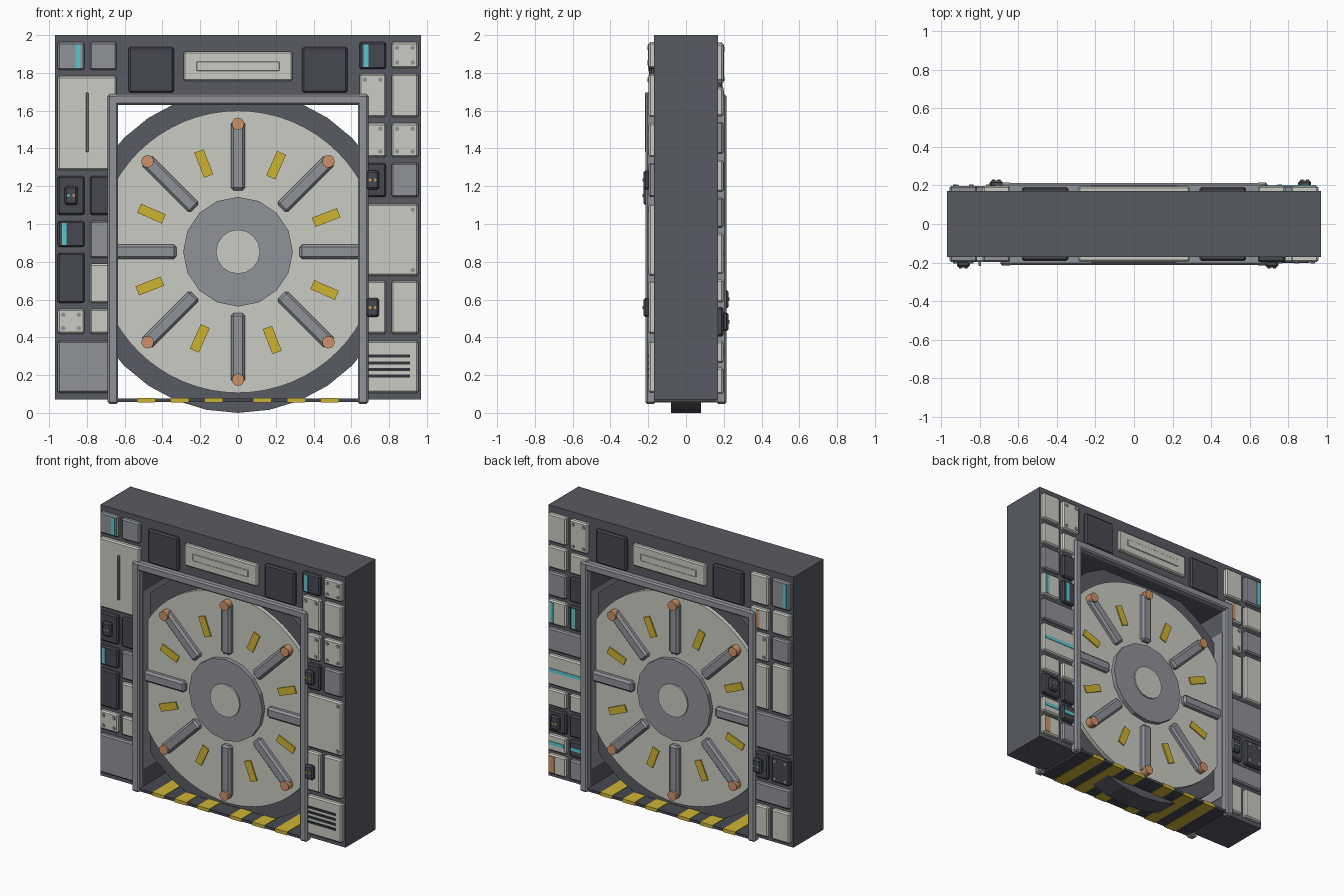
import bpy, bmesh, math
from mathutils import Matrix, Vector

if "Cube" in bpy.data.objects:
    bpy.data.objects.remove(bpy.data.objects["Cube"])


def mat(name, r, g, b):
    m = bpy.data.materials.new(name)
    lin = [((c / 255 + 0.055) / 1.055) ** 2.4 for c in (r, g, b)]
    m.diffuse_color = (*lin, 1)
    m.use_nodes = True
    m.node_tree.nodes["Principled BSDF"].inputs["Base Color"].default_value = m.diffuse_color
    return m


BODY = mat("slate body", 88, 91, 99)
LIGHT = mat("pale panel", 203, 203, 196)
MID = mat("mid grey", 143, 146, 153)
DARK = mat("dark panel", 70, 73, 81)
BLACK = mat("near black", 48, 50, 55)
YELLOW = mat("warning yellow", 206, 180, 52)
COPPER = mat("copper", 205, 146, 104)
CYAN = mat("cyan glow", 92, 198, 208)


def finish(name, bm, m):
    bmesh.ops.recalc_face_normals(bm, faces=bm.faces)
    me = bpy.data.meshes.new(name)
    bm.to_mesh(me)
    bm.free()
    me.materials.append(m)
    ob = bpy.data.objects.new(name, me)
    bpy.context.collection.objects.link(ob)
    return ob


def box(name, m, x0, x1, y0, y1, z0, z1, bevel=0.0, xf=None):
    bm = bmesh.new()
    bmesh.ops.create_cube(bm, size=1)
    for v in bm.verts:
        v.co = Vector(((x0 + x1) / 2 + v.co.x * (x1 - x0),
                       (y0 + y1) / 2 + v.co.y * (y1 - y0),
                       (z0 + z1) / 2 + v.co.z * (z1 - z0)))
    if bevel:
        bmesh.ops.bevel(bm, geom=bm.edges[:], offset=bevel, segments=1, affect='EDGES')
    if xf:
        bm.transform(xf)
    return finish(name, bm, m)


def disc(name, m, x, z, r, y0, y1, n, phase=0.0):
    """Cylinder along y."""
    bm = bmesh.new()
    bmesh.ops.create_cone(bm, cap_ends=True, segments=n, radius1=r, radius2=r, depth=abs(y1 - y0))
    bm.transform(Matrix.Translation((x, (y0 + y1) / 2, z)) @ Matrix.Rotation(math.pi / 2, 4, 'X')
                 @ Matrix.Rotation(phase, 4, 'Z'))
    return finish(name, bm, m)


def slab(name, m, s, x0, x1, d0, d1, z0, z1, bevel=0.0):
    """Box on side s (-1 front, 1 back) between depths d0 and d1."""
    y0, y1 = sorted((s * d0, s * d1))
    return box(name, m, x0, x1, y0, y1, z0, z1, bevel)


# ---- door housing: arch profile extruded through its depth
W, OP, TOP = 0.968, 0.637, 1.635
outline = [(-W, 0.07), (-OP, 0.07), (-OP, TOP), (OP, TOP), (OP, 0.07), (W, 0.07), (W, 2), (-W, 2)]
bm = bmesh.new()
face = bm.faces.new([bm.verts.new((x, -0.17, z)) for x, z in outline])
ext = bmesh.ops.extrude_face_region(bm, geom=[face])
bmesh.ops.translate(bm, vec=(0, 0.34, 0), verts=[v for v in ext["geom"] if isinstance(v, bmesh.types.BMVert)])
finish("housing", bm, BODY)

# ---- opening trim and wall lining
for s in (-1, 1):
    for k in (-1, 1):
        a, b = sorted((k * 0.634, k * 0.691))
        slab("trim_post", MID, s, a, b, 0.16, 0.215, 0.048, 1.685, 0.01)
    slab("trim_header", MID, s, -0.69, 0.69, 0.16, 0.213, 1.63, 1.688, 0.01)
for k in (-1, 1):
    a, b = sorted((k * 0.634, k * 0.64))
    box("wall_lining", MID, a, b, -0.165, 0.165, 0.2, 1.47)

# ---- striped sill
box("sill", DARK, -0.636, 0.636, -0.205, 0.205, 0.058, 0.076)
for k in (-1, 1):
    for c in (0.128, 0.308, 0.485):
        box("sill_stripe", YELLOW, k * c - 0.046, k * c + 0.046, -0.208, 0.208, 0.055, 0.079)

# ---- round door
CZ = 0.853
disc("door_rim", BODY, 0, CZ, 0.853, -0.08, 0.08, 32)
disc("door_plate", LIGHT, 0, CZ, 0.747, -0.11, 0.11, 64)
disc("door_hub", MID, 0, CZ, 0.29, -0.14, 0.14, 16)
disc("door_hub_cap", LIGHT, 0, CZ, 0.117, -0.15, 0.15, 16)
for i in range(8):
    xf = Matrix.Translation((0, 0, CZ)) @ Matrix.Rotation(-i * math.pi / 4, 4, 'Y')
    box("door_spoke", MID, 0.325, 0.69, -0.145, 0.145, -0.038, 0.038, 0.014, xf)
    if i % 4:
        tip = xf @ Vector((0.677, 0, 0))
        disc("spoke_pin", COPPER, tip.x, tip.z, 0.033, -0.16, 0.16, 14)
    xf = Matrix.Translation((0, 0, CZ)) @ Matrix.Rotation(-math.radians(i * 45 + 21.2), 4, 'Y')
    box("door_mark", YELLOW, 0.43, 0.572, -0.119, 0.119, -0.026, 0.026, 0, xf)

# ---- lintel panels, same on both sides
for s in (-1, 1):
    for k in (-1, 1):
        slab("lintel_panel", DARK, s, k * 0.46 - 0.12, k * 0.46 + 0.12, 0.16, 0.192, 1.695, 1.937, 0.01)
    slab("lintel_plate", LIGHT, s, -0.288, 0.288, 0.16, 0.195, 1.757, 1.912, 0.008)
    slab("lintel_plate_inset", LIGHT, s, -0.22, 0.22, 0.19, 0.2, 1.81, 1.86, 0.003)


# ---- wall panels; columns are outer (O), inner (I) or full width (F)
COLS = {"O": (0.812, 0.955), "I": (0.642, 0.784), "F": (0.642, 0.955)}


def panel(s, k, col, m, z0, z1, extra=""):
    x0, x1 = sorted(k * v for v in COLS[col])
    cx, cz = (x0 + x1) / 2, (z0 + z1) / 2
    slab("wall_panel", m, s, x0, x1, 0.16, 0.198, z0, z1, 0.009)
    if "bolt" in extra:
        for x in (x0 + 0.03, x1 - 0.03):
            for z in (z0 + 0.03, z1 - 0.03):
                if ("top" in extra and z < cz) or ("side" in extra and abs(x) < abs(cx)):
                    continue
                disc("panel_bolt", MID, x, z, 0.012, s * 0.19, s * 0.204, 8)
    if "box" in extra:
        slab("control_box", DARK, s, cx - 0.034, cx + 0.034, 0.19, 0.225, cz - 0.05, cz + 0.05, 0.01)
        disc("control_light", CYAN if k < 0 else YELLOW, cx - 0.014, cz, 0.008, s * 0.22, s * 0.23, 8)
        disc("control_light", COPPER, cx + 0.014, cz, 0.008, s * 0.22, s * 0.23, 8)
    if "glow" in extra:
        x = x0 + 0.035 if "left" in extra else x1 - 0.035
        slab("glow_strip", CYAN, s, x - 0.013, x + 0.013, 0.19, 0.202, z0 + 0.012, z1 - 0.012)
    if "bar" in extra:
        slab("glow_bar", CYAN, s, x0 + 0.012, x1 - 0.012, 0.19, 0.202, cz - 0.012, cz + 0.012)
    if "handle" in extra:
        slab("panel_handle", MID, s, cx - 0.007, cx + 0.007, 0.19, 0.217, 1.38, 1.695, 0.003)
    if "vent" in extra:
        for i in range(4):
            z = 0.195 + i * 0.035
            slab("vent_slot", BLACK, s, x0 + 0.045, x1 - 0.045, 0.19, 0.203, z - 0.008, z + 0.008)


layouts = {
    (-1, -1): [  # front, left wall
        ("O", MID, 1.815, 1.963, "glow"), ("I", MID, 1.815, 1.963),
        ("F", LIGHT, 1.286, 1.783, "handle"),
        ("O", DARK, 1.048, 1.254, "box"), ("I", DARK, 1.048, 1.254),
        ("O", DARK, 0.878, 1.016, "glow left"), ("I", MID, 0.82, 1.016),
        ("O", DARK, 0.582, 0.847), ("I", LIGHT, 0.582, 0.79),
        ("O", LIGHT, 0.418, 0.55, "bolt"), ("I", LIGHT, 0.418, 0.55),
        ("F", MID, 0.106, 0.381)],
    (-1, 1): [  # front, right wall
        ("I", DARK, 1.82, 1.963, "glow left"), ("O", LIGHT, 1.825, 1.963, "bolt"),
        ("I", LIGHT, 1.566, 1.794, "bolt top"), ("O", LIGHT, 1.566, 1.794),
        ("I", LIGHT, 1.354, 1.534, "bolt"), ("O", LIGHT, 1.354, 1.534, "bolt"),
        ("I", DARK, 1.143, 1.323, "box"), ("O", MID, 1.143, 1.323),
        ("F", LIGHT, 0.725, 1.106, "bolt side"),
        ("I", LIGHT, 0.418, 0.698, "box"), ("O", LIGHT, 0.418, 0.698),
        ("F", LIGHT, 0.106, 0.381, "vent")],
    (1, 1): [  # back, x+ wall
        ("O", LIGHT, 1.755, 1.955), ("I", LIGHT, 1.74, 1.955, "bolt"),
        ("O", LIGHT, 1.57, 1.725), ("I", LIGHT, 1.57, 1.71),
        ("O", MID, 1.37, 1.54), ("I", DARK, 1.37, 1.54),
        ("O", LIGHT, 1.17, 1.34, "glow"), ("I", DARK, 1.17, 1.34, "glow"),
        ("F", MID, 0.98, 1.14), ("F", LIGHT, 0.735, 0.95, "bar"),
        ("O", LIGHT, 0.585, 0.705), ("I", LIGHT, 0.585, 0.705),
        ("O", DARK, 0.405, 0.56, "box"), ("I", DARK, 0.405, 0.56),
        ("O", LIGHT, 0.265, 0.38, "bar"), ("I", DARK, 0.265, 0.38, "bar"),
        ("O", LIGHT, 0.1, 0.24), ("I", MID, 0.1, 0.24)],
    (1, -1): [  # back, x- wall
        ("I", LIGHT, 1.75, 1.96), ("O", MID, 1.76, 1.96, "glow left"),
        ("I", LIGHT, 1.57, 1.72), ("O", LIGHT, 1.57, 1.73),
        ("I", LIGHT, 1.35, 1.54, "bolt"), ("O", MID, 1.38, 1.54),
        ("I", LIGHT, 1.01, 1.32), ("O", LIGHT, 1.01, 1.35),
        ("F", MID, 0.725, 0.98),
        ("I", DARK, 0.51, 0.695, "box"), ("O", DARK, 0.51, 0.695, "bolt"),
        ("F", MID, 0.345, 0.48),
        ("I", LIGHT, 0.1, 0.315), ("O", LIGHT, 0.1, 0.315)],
}
for (s, k), rows in layouts.items():
    for row in rows:
        panel(s, k, *row)

# ---- copper strips on the back
box("copper_strip", COPPER, 0.9, 0.943, 0.19, 0.202, 0.112, 0.228)
box("copper_strip", COPPER, -0.72, -0.694, 0.19, 0.202, 1.582, 1.708)
